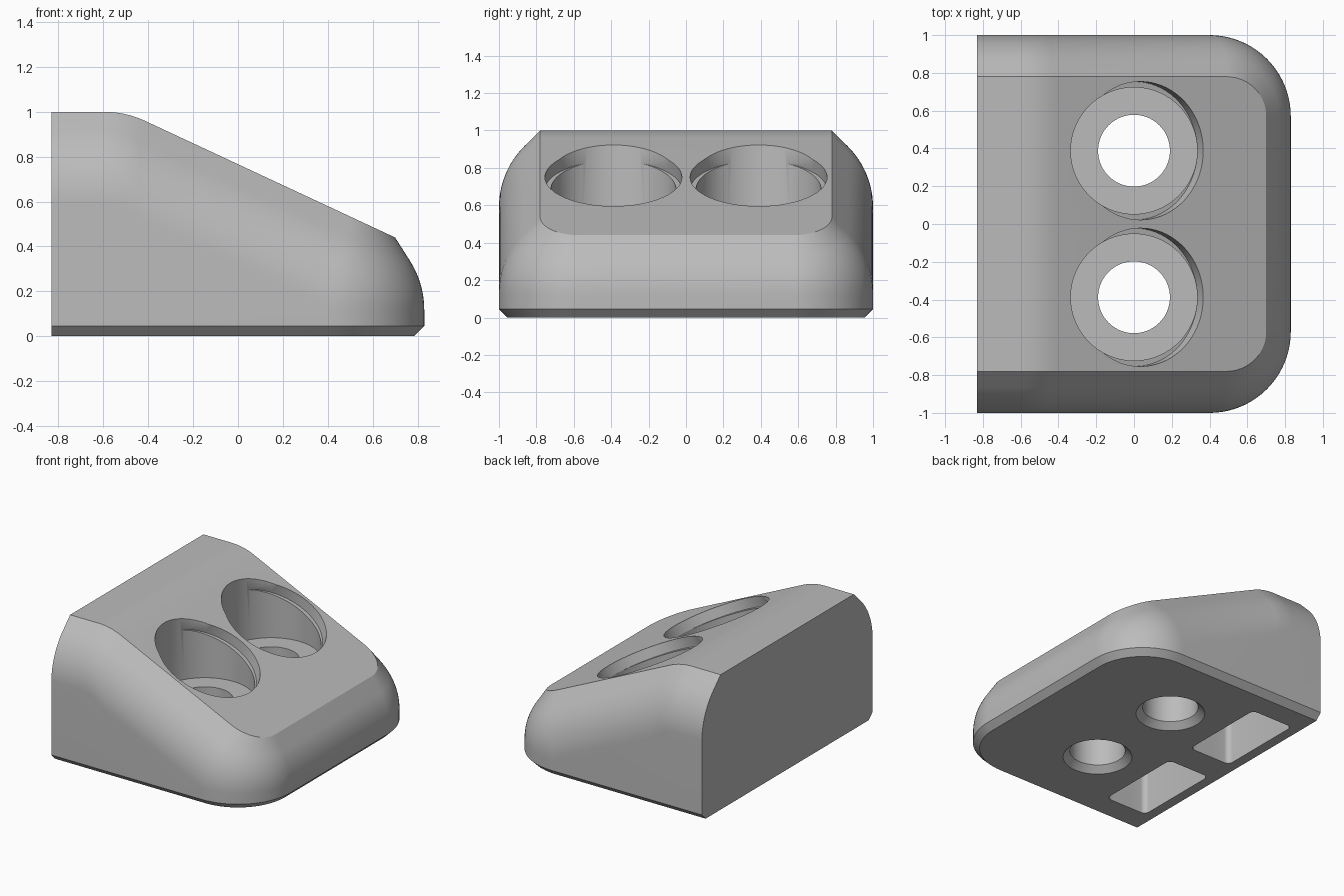
import bpy, bmesh, math
from mathutils import Vector, Matrix

cube = bpy.data.objects.get("Cube")
if cube:
    bpy.data.objects.remove(cube, do_unlink=True)

# Main dimensions
HX, HY = 0.83, 1.0            # half length and half width
TILT = math.radians(25)       # slope of the top face
SLOPE = math.tan(TILT)
BEND_R = 0.43                 # rounding between flat top and slope
KNEE = 0.70 - (1 - 0.44) / SLOPE
BEND_START = KNEE - BEND_R * math.tan(TILT / 2)
BEND_END = BEND_START + BEND_R * math.sin(TILT)
CHAMFER = 0.045
HOLE_Y = 0.388


def top_height(x):
    """Height of the top skin and its local steepness."""
    if x <= BEND_START:
        return 1.0, 0.0
    if x < BEND_END:
        a = math.asin((x - BEND_START) / BEND_R)
        return 1 - BEND_R * (1 - math.cos(a)), a
    return 0.44 + SLOPE * (0.70 - x), TILT


def make_material(name, value):
    mat = bpy.data.materials.new(name)
    mat.use_nodes = True
    color = (value, value, value, 1)
    mat.diffuse_color = color
    bsdf = mat.node_tree.nodes["Principled BSDF"]
    bsdf.inputs["Base Color"].default_value = color
    bsdf.inputs["Roughness"].default_value = 0.6
    return mat


def add_object(name, bm):
    bmesh.ops.recalc_face_normals(bm, faces=bm.faces)
    mesh = bpy.data.meshes.new(name)
    bm.to_mesh(mesh)
    bm.free()
    obj = bpy.data.objects.new(name, mesh)
    bpy.context.collection.objects.link(obj)
    return obj


def half_path(inset_x, inset_y, radius):
    """One side of the outline: straight run, then rounded corner."""
    bend = [BEND_START + (BEND_END - BEND_START) * i / 8 for i in range(9)]
    pts = [(x, HY - inset_y, 0.0) for x in [-HX] + bend]
    cx, cy = HX - inset_x - radius, HY - inset_y - radius
    for i in range(21):
        t = math.pi / 2 * i / 20
        pts.append((cx + radius * math.sin(t), cy + radius * math.cos(t), math.sin(t)))
    return pts


def build_body():
    # Edge section as (front inset, front drop, side inset, side drop)
    section = [(0.13, 0.0, 0.22, 0.0)]
    for i in range(13):
        f = 1 - i / 12
        a, b = math.radians(32.5) * f, math.radians(45) * f
        fx = 0.405 * (1 - math.cos(a))
        fz = 0.118 + 0.405 * math.sin(a)
        section.append((fx, top_height(HX - fx)[0] - fz,
                        0.46 * (1 - math.cos(b)), 0.41 - 0.46 * math.sin(b)))
    rings = []
    for fx, fd, sy, sd in section:
        ring = []
        for x, y, w in half_path(fx, sy, 0.43 - sy):
            z, tilt = top_height(x)
            ring.append((x, y, z - (sd / math.cos(tilt) * (1 - w) + fd * w)))
        rings.append(ring)
    # Bottom rim and its chamfer
    rings.append([(x, y, CHAMFER) for x, y, w in half_path(0, 0, 0.43)])
    rings.append([(x, y, 0) for x, y, w in half_path(CHAMFER, CHAMFER, 0.43 - CHAMFER)])

    bm = bmesh.new()
    grid = []
    for ring in rings:
        full = ring + [(x, -y, z) for x, y, z in reversed(ring)]
        grid.append([bm.verts.new(p) for p in full])
    n = len(grid[0])
    for a, b in zip(grid, grid[1:]):
        for j in range(n - 1):
            bm.faces.new((a[j], b[j], b[j + 1], a[j + 1]))
    # Top skin, underside and flat back wall
    for row in (grid[0], grid[-1]):
        for j in range(n // 2 - 1):
            bm.faces.new((row[j], row[j + 1], row[n - 2 - j], row[n - 1 - j]))
    bm.faces.new([r[0] for r in grid] + [r[-1] for r in reversed(grid)])
    return add_object("wedge_body", bm)


def cylinder_cutter(name, r_low, r_high, z_low, z_high, matrix):
    bm = bmesh.new()
    bmesh.ops.create_cone(bm, cap_ends=True, segments=72, radius1=r_low,
                          radius2=r_high, depth=z_high - z_low)
    bmesh.ops.translate(bm, verts=bm.verts, vec=(0, 0, (z_low + z_high) / 2))
    bm.transform(matrix)
    return add_object(name, bm)


def pocket_cutter(name, x0, x1, y0, y1, depth, r):
    bm = bmesh.new()
    corners = [(x1 - r, y1 - r), (x0 + r, y1 - r), (x0 + r, y0 + r), (x1 - r, y0 + r)]
    pts = []
    for k, (cx, cy) in enumerate(corners):
        for i in range(7):
            t = math.pi / 2 * (k + i / 6)
            pts.append(bm.verts.new((cx + r * math.cos(t), cy + r * math.sin(t), -0.1)))
    face = bm.faces.new(pts)
    ext = bmesh.ops.extrude_face_region(bm, geom=[face])
    moved = [v for v in ext["geom"] if isinstance(v, bmesh.types.BMVert)]
    bmesh.ops.translate(bm, verts=moved, vec=(0, 0, depth + 0.1))
    return add_object(name, bm)


def cut(body, cutter):
    cutter.hide_render = True
    mod = body.modifiers.new("cut", 'BOOLEAN')
    mod.operation = 'DIFFERENCE'
    mod.solver = 'EXACT'
    mod.object = cutter
    bpy.context.view_layer.objects.active = body
    bpy.ops.object.modifier_apply(modifier=mod.name)
    bpy.data.objects.remove(cutter, do_unlink=True)


body = build_body()
for side in (1, -1):
    y = side * HOLE_Y
    upright = Matrix.Translation((0, y, 0))
    # Screw hole, countersink below, counterbore above
    cut(body, cylinder_cutter("screw_hole", 0.19, 0.19, -0.1, 0.6, upright))
    cut(body, cylinder_cutter("countersink", 0.256, 0.19, -0.02, 0.046, upright))
    cut(body, cylinder_cutter("counterbore", 0.335, 0.335, 0.45, 1.3, upright))
    # Shallow lip square to the slope
    lip = Matrix.Translation((0.035, y, top_height(0.035)[0])) @ Matrix.Rotation(TILT, 4, 'Y')
    cut(body, cylinder_cutter("lip", 0.366, 0.366, -0.075, 0.2, lip))
    # Hollow pocket under the tall end
    ys = sorted((side * 0.11, side * 0.78))
    cut(body, pocket_cutter("pocket", -0.755, -0.41, ys[0], ys[1], 0.8, 0.04))

body.data.materials.clear()
body.data.materials.append(make_material("plain grey", 0.5))
bpy.ops.object.select_all(action='DESELECT')
body.select_set(True)
bpy.context.view_layer.objects.active = body
bpy.ops.object.shade_smooth_by_angle(angle=math.radians(28))
